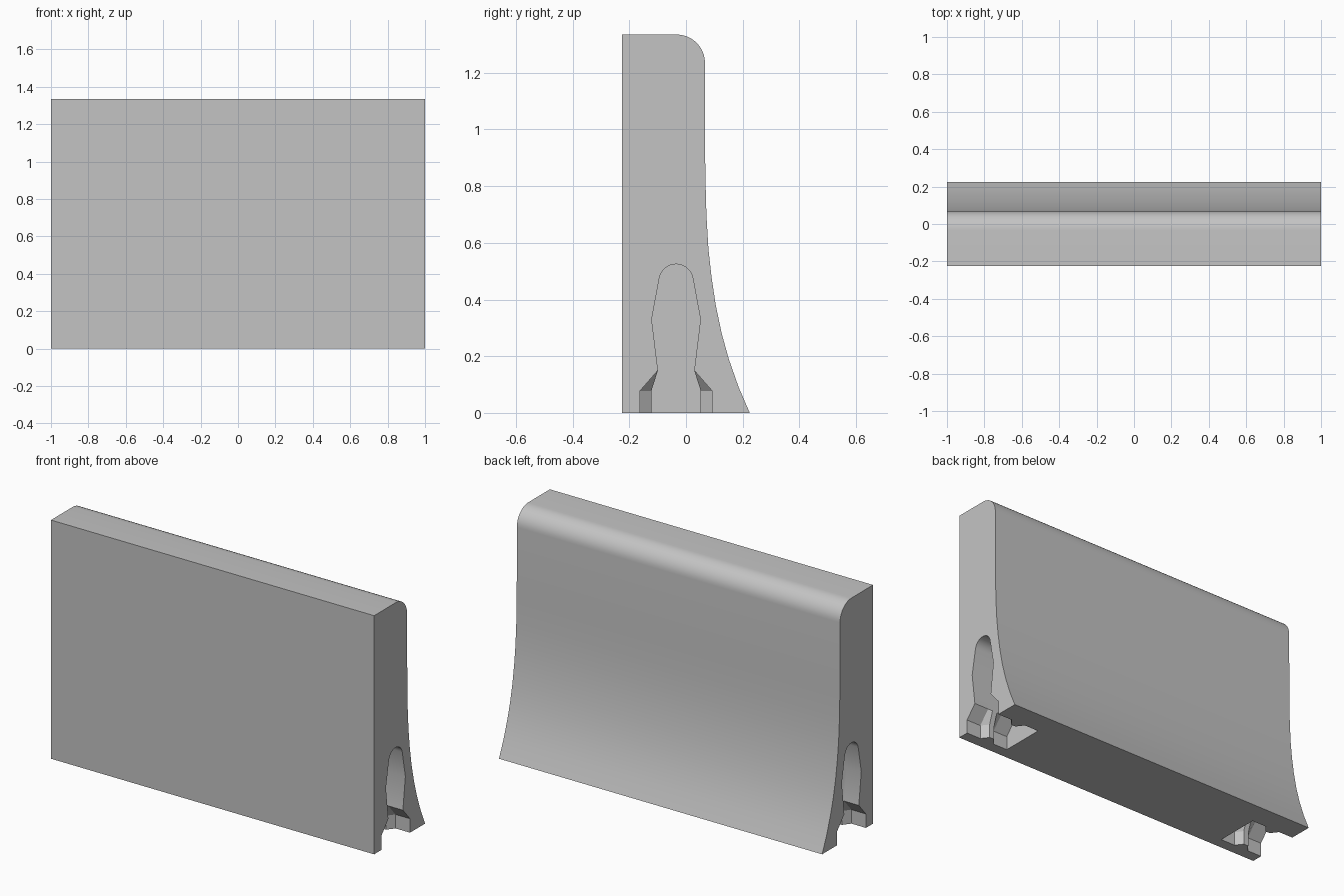
import bpy, bmesh
from math import sin, cos, radians

cube = bpy.data.objects.get("Cube")
if cube:
    bpy.data.objects.remove(cube)

concrete = bpy.data.materials.new("concrete_grey")
concrete.use_nodes = True
colour = (0.55, 0.55, 0.55, 1)
concrete.diffuse_color = colour
concrete.node_tree.nodes["Principled BSDF"].inputs["Base Color"].default_value = colour


def loft(name, sections):
    """Solid through a list of (x, [(y, z), ...]) cross-sections."""
    bm = bmesh.new()
    rings = [[bm.verts.new((x, y, z)) for y, z in pts] for x, pts in sections]
    for a, b in zip(rings, rings[1:]):
        for i in range(len(a)):
            j = (i + 1) % len(a)
            bm.faces.new((a[i], a[j], b[j], b[i]))
    bm.faces.new(rings[0])
    bm.faces.new(rings[-1])
    bmesh.ops.recalc_face_normals(bm, faces=bm.faces)
    mesh = bpy.data.meshes.new(name)
    bm.to_mesh(mesh)
    bm.free()
    mesh.materials.append(concrete)
    obj = bpy.data.objects.new(name, mesh)
    bpy.context.collection.objects.link(obj)
    return obj


def arc(y, z, radius, start, end, steps):
    angles = [radians(start + (end - start) * i / steps) for i in range(steps + 1)]
    return [(y + radius * cos(a), z + radius * sin(a)) for a in angles]


# Wall body: flat front, flared back foot, rounded top back edge
foot = [(-.225, 0), (.225, 0), (.186, .09), (.151, .19), (.126, .28), (.105, .38),
        (.09, .48), (.079, .58), (.072, .7), (.068, .85)]
profile = foot + arc(-.033, 1.235, .1, 0, 90, 10) + [(-.225, 1.335)]
wall = loft("barrier_wall", [(-1, profile), (1, profile)])


# End pocket: tall slot above a coupling recess that narrows to a neck
def pocket_section(half_width):
    mid = -.035
    half = [(half_width, -.05), (half_width, .078), (.064, .15), (.086, .33)]
    right = [(mid + y, z) for y, z in half]
    left = [(mid - y, z) for y, z in reversed(half)]
    return right + arc(mid, .465, .06, 12, 168, 12) + left


wide, neck = pocket_section(.127), pocket_section(.087)
steps = [(-.05, wide), (.09, wide), (.12, neck), (.15, neck), (.18, wide), (.27, wide)]
bpy.context.view_layer.objects.active = wall
wall.select_set(True)
for side, label in ((1, "left"), (-1, "right")):
    cutter = loft(label + "_pocket_cutter", [(side * (1 - d), s) for d, s in steps])
    cutter.hide_render = True
    cut = wall.modifiers.new(label + "_pocket", "BOOLEAN")
    cut.operation = "DIFFERENCE"
    cut.solver = "EXACT"
    cut.object = cutter
    bpy.ops.object.modifier_apply(modifier=cut.name)
    bpy.data.objects.remove(cutter)

bpy.ops.object.shade_smooth_by_angle(angle=radians(25))
